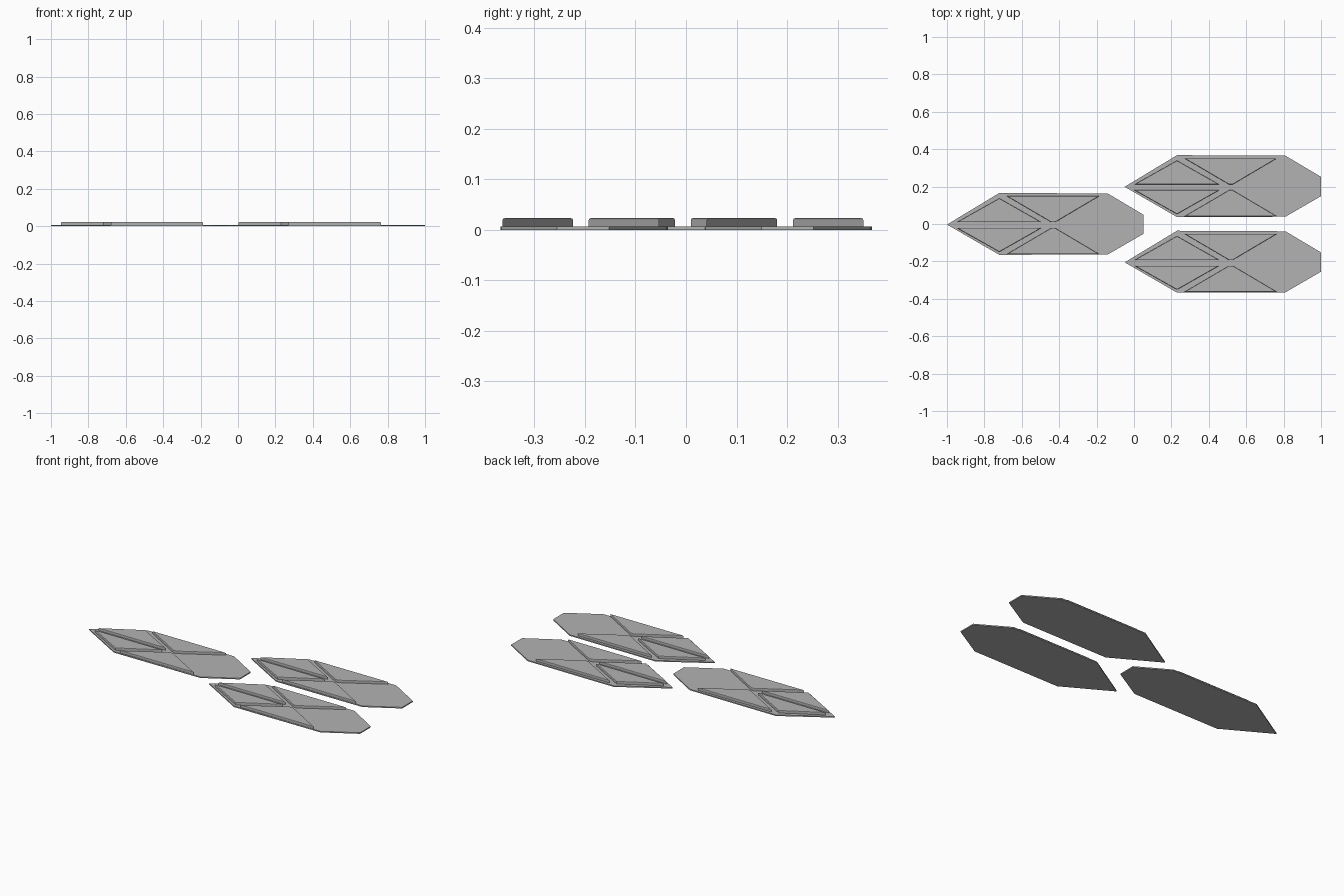
import bpy, bmesh

if "Cube" in bpy.data.objects:
    bpy.data.objects.remove(bpy.data.objects["Cube"])

grey = bpy.data.materials.new("mid_grey")
grey.diffuse_color = (0.45, 0.45, 0.45, 1)
grey.use_nodes = True
grey.node_tree.nodes["Principled BSDF"].inputs["Base Color"].default_value = grey.diffuse_color

PLATE_TOP, PAD_TOP = 0.007, 0.023


def prism(name, outline, z0, z1, offset, bevel=0.0):
    """Extrude a flat outline between two heights, with optional softened top rim."""
    bm = bmesh.new()
    base = bm.faces.new([bm.verts.new((x, y, z0)) for x, y in outline])
    ext = bmesh.ops.extrude_face_region(bm, geom=[base])
    top = [v for v in ext["geom"] if isinstance(v, bmesh.types.BMVert)]
    bmesh.ops.translate(bm, verts=top, vec=(0, 0, z1 - z0))
    bmesh.ops.recalc_face_normals(bm, faces=bm.faces)
    if bevel:
        rim = [e for e in bm.edges if all(v.co.z > z1 - 1e-5 for v in e.verts)]
        bmesh.ops.bevel(bm, geom=rim, offset=bevel, segments=2,
                        profile=0.5, affect='EDGES')
    mesh = bpy.data.meshes.new(name)
    bm.to_mesh(mesh)
    bm.free()
    mesh.materials.append(grey)
    obj = bpy.data.objects.new(name, mesh)
    obj.location = (offset[0], offset[1], 0)
    bpy.context.collection.objects.link(obj)


# Plate outline, pointed nose at x = 0, clipped tail
plate = [(0, -0.003), (0.28, -0.165), (0.86, -0.163), (1.05, -0.053),
         (1.05, 0.05), (0.86, 0.163), (0.28, 0.166)]
# Raised pads on one side of the centre gap
gap_centre = -0.006
front_pad = [(0.053, 0.0155), (0.505, 0.0155), (0.28, 0.143)]
rear_pad = [(0.558, 0.0155), (0.578, 0.0155), (0.814, 0.155), (0.32, 0.155)]

# Three identical tiles: one leading, two trailing side by side
for label, pos in (("lead", (-1, 0)), ("left", (-0.05, 0.202)),
                   ("right", (-0.05, -0.202))):
    prism(label + "_plate", plate, 0, PLATE_TOP, pos)
    for side, s in (("upper", 1), ("lower", -1)):
        for part, shape in (("front_pad", front_pad), ("rear_pad", rear_pad)):
            outline = [(x, gap_centre + s * y) for x, y in shape]
            prism(f"{label}_{side}_{part}", outline,
                  PLATE_TOP - 0.001, PAD_TOP, pos, 0.004)
